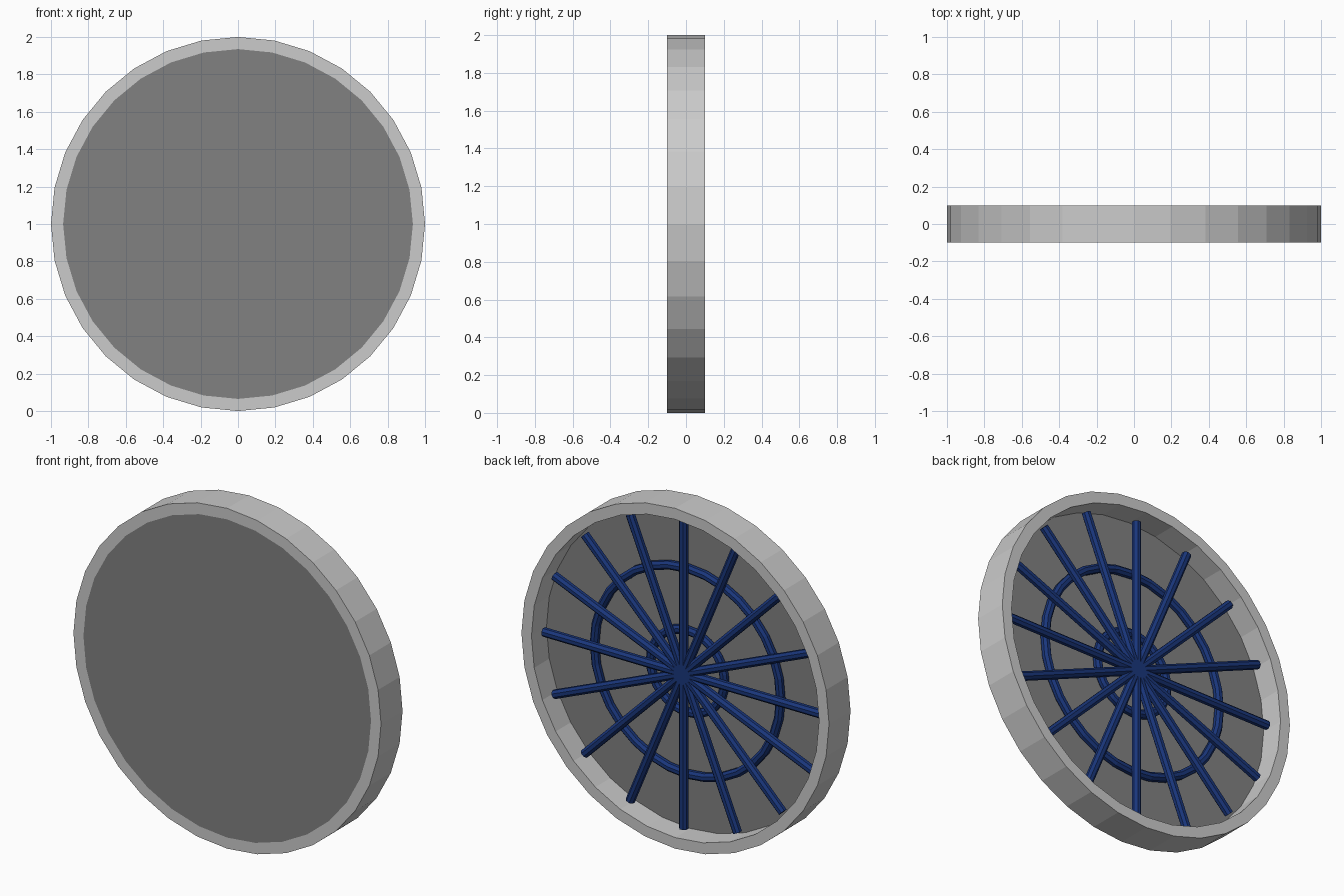
import bpy, bmesh
from math import sin, cos, pi, radians
from mathutils import Matrix

if "Cube" in bpy.data.objects:
    bpy.data.objects.remove(bpy.data.objects["Cube"])

SIDES = 32
CENTRE_Z = 1.0


def material(name, rgb):
    m = bpy.data.materials.new(name)
    m.diffuse_color = (*rgb, 1.0)
    m.use_nodes = True
    m.node_tree.nodes["Principled BSDF"].inputs["Base Color"].default_value = m.diffuse_color
    return m


def finish(bm, name, mat=None):
    bmesh.ops.recalc_face_normals(bm, faces=bm.faces)
    me = bpy.data.meshes.new(name)
    bm.to_mesh(me)
    bm.free()
    ob = bpy.data.objects.new(name, me)
    ob.location.z = CENTRE_Z
    bpy.context.collection.objects.link(ob)
    if mat:
        me.materials.append(mat)
    return ob


def hoop(name, profile, mat=None):
    """Sweep a closed (radius, y) profile around the y axis."""
    bm = bmesh.new()
    rows = []
    for i in range(SIDES):
        a = 2 * pi * i / SIDES
        rows.append([bm.verts.new((r * cos(a), y, r * sin(a))) for r, y in profile])
    n = len(profile)
    for i in range(SIDES):
        p, q = rows[i], rows[(i + 1) % SIDES]
        for j in range(n):
            k = (j + 1) % n
            bm.faces.new((p[j], p[k], q[k], q[j]))
    return finish(bm, name, mat)


def tube_profile(radius, y, r, n=8):
    return [(radius + r * cos(2 * pi * (i + .5) / n), y + r * sin(2 * pi * (i + .5) / n))
            for i in range(n)]


dark = material("dark_grey", (0.22, 0.22, 0.22))
blue = material("navy_blue", (0.01, 0.037, 0.2))

# outer rim
hoop("rim", [(1.0, -0.1), (1.0, 0.1), (0.935, 0.1), (0.935, -0.1)])

# front panel, flush with the rim's front edge
bm = bmesh.new()
turn = Matrix.Translation((0, -0.07, 0)) @ Matrix.Rotation(radians(90), 4, 'X')
bmesh.ops.create_cone(bm, cap_ends=True, segments=SIDES, radius1=0.935,
                      radius2=0.935, depth=0.06, matrix=turn)
finish(bm, "front_panel", dark)

# support hoops behind the panel
hoop("large_support_hoop", tube_profile(0.605, -0.015, 0.026), blue)
hoop("small_support_hoop", tube_profile(0.24, -0.015, 0.026), blue)

# eight bars crossing at the centre make sixteen spokes
for i in range(8):
    bm = bmesh.new()
    m = Matrix.Translation((0, 0.02, 0)) @ Matrix.Rotation(pi * i / 8, 4, 'Y') \
        @ Matrix.Rotation(pi / 8, 4, 'Z')
    bmesh.ops.create_cone(bm, cap_ends=True, segments=8, radius1=0.026,
                          radius2=0.026, depth=1.82, matrix=m)
    finish(bm, f"spoke_bar_{i + 1}", blue)
